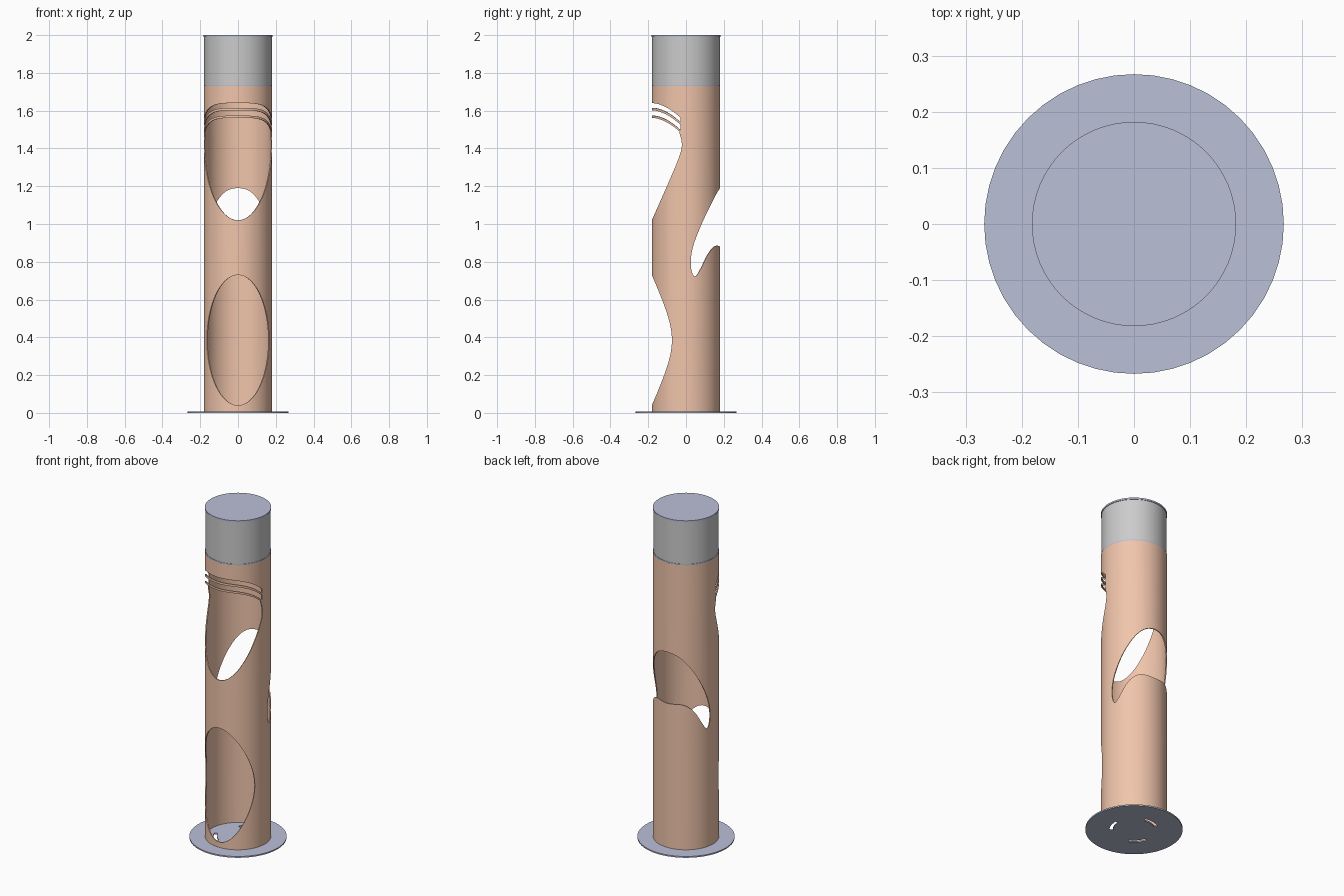
import bpy, bmesh
from math import pi, sin, cos, asin, acos, sqrt, radians

if "Cube" in bpy.data.objects:
    bpy.data.objects.remove(bpy.data.objects["Cube"])

R, WALL = 0.181, 0.006          # tube radius and wall thickness
Z0, Z1 = 0.008, 1.73            # bottom and top of the tube
COLS = 96


def material(name, rgb):
    m = bpy.data.materials.new(name)
    m.diffuse_color = (*rgb, 1)
    m.use_nodes = True
    m.node_tree.nodes["Principled BSDF"].inputs["Base Color"].default_value = m.diffuse_color
    return m


copper = material("copper", (0.88, 0.56, 0.41))
steel = material("steel", (0.50, 0.53, 0.68))


def add_object(name, bm, mat=None):
    bmesh.ops.recalc_face_normals(bm, faces=bm.faces)
    me = bpy.data.meshes.new(name)
    bm.to_mesh(me)
    bm.free()
    ob = bpy.data.objects.new(name, me)
    bpy.context.collection.objects.link(ob)
    if mat:
        me.materials.append(mat)
    return ob


def prism(name, pts, lo=-0.05, hi=0.05):
    """Closed outline in XY extruded along Z."""
    bm = bmesh.new()
    a = [bm.verts.new((x, y, lo)) for x, y in pts]
    b = [bm.verts.new((x, y, hi)) for x, y in pts]
    bm.faces.new(a)
    bm.faces.new(b)
    for i in range(len(pts)):
        j = (i + 1) % len(pts)
        bm.faces.new((a[i], a[j], b[j], b[i]))
    ob = add_object(name, bm)
    ob.hide_render = True
    return ob


def cut(ob, cutters):
    """Subtract the cutters, bake the result, remove the cutters."""
    for c in cutters:
        m = ob.modifiers.new("cut", 'BOOLEAN')
        m.operation, m.solver, m.object = 'DIFFERENCE', 'EXACT', c
    dg = bpy.context.evaluated_depsgraph_get()
    me = bpy.data.meshes.new_from_object(ob.evaluated_get(dg))
    ob.modifiers.clear()
    ob.data = me
    for c in cutters:
        bpy.data.objects.remove(c)


def smooth(ob):
    bpy.ops.object.select_all(action='DESELECT')
    ob.select_set(True)
    bpy.context.view_layer.objects.active = ob
    bpy.ops.object.shade_smooth_by_angle(angle=radians(30))


def mirrored(half):
    """Close a half outline that starts and ends on x = 0."""
    return half + [(-x, z) for x, z in half[-2:0:-1]]


def spline(p, steps=5):
    """Closed Catmull-Rom curve through p."""
    out, n = [], len(p)
    for i in range(n):
        a, b, c, d = (p[(i + k) % n] for k in (-1, 0, 1, 2))
        for s in range(steps):
            t = s / steps
            out.append(tuple(0.5 * (2 * b[k] + (c[k] - a[k]) * t
                             + (2 * a[k] - 5 * b[k] + 4 * c[k] - d[k]) * t * t
                             + (3 * b[k] - a[k] - 3 * c[k] + d[k]) * t ** 3) for k in (0, 1)))
    return out


def disc(name, r, z0, z1, mat=None, caps=True, seg=64):
    bm = bmesh.new()
    bmesh.ops.create_cone(bm, cap_ends=caps, segments=seg, radius1=r, radius2=r, depth=z1 - z0)
    bmesh.ops.translate(bm, verts=bm.verts, vec=(0, 0, (z0 + z1) / 2))
    return add_object(name, bm, mat)


# Unrolled tube wall: x is the angle from the front, y is the height
bm = bmesh.new()
angles = [-pi / 2 + 2 * pi * i / COLS for i in range(COLS + 1)]
rows = [[bm.verts.new((a, z, t)) for a in angles]
        for z, t in ((Z0, 0), (Z1, 0), (Z1, WALL), (Z0, WALL))]
for k in range(4):
    for i in range(COLS):
        r, s = rows[k], rows[(k + 1) % 4]
        bm.faces.new((r[i], r[i + 1], s[i + 1], s[i]))
for i in (0, COLS):
    bm.faces.new([r[i] for r in rows])
tube = add_object("tube", bm, copper)

# Lower front oval
oval = []
for i in range(72):
    a = 2 * pi * i / 72
    oval.append((asin(0.165 * sin(a) / R), 0.385 - 0.345 * cos(a)))


# Upper front opening with a drooping top edge
def droop(th):
    return 0.075 * (R * (1 - cos(th)) / 0.15) ** 1.8


half = []
for i in range(33):
    a = radians(98.6) * i / 32
    half.append((asin(0.1797 * sin(a) / R), 1.42 - 0.40 * cos(a)))
end = half[-1][0]
half += [(end * (1 - i / 24), 1.562 - droop(end * (1 - i / 24))) for i in range(25)]
upper = mirrored(half)


# Slots between the slats
def slot(lo, hi):
    e = acos(0.028 / R)
    ths = [e * (i / 24 - 1) for i in range(49)]
    return [(t, lo - droop(t)) for t in ths] + [(t, hi - droop(t)) for t in reversed(ths)]


# Crescent opening on the back
knots = [(0, .88), (25, .885), (39, .87), (52, .83), (64, .765), (74, .722), (80, .745),
         (82, .80), (79, .87), (70, .95), (56, 1.04), (38, 1.125), (20, 1.175), (0, 1.19)]
crescent = [(pi + radians(x), z) for x, z in spline(mirrored(knots))]

outlines = [oval, upper, slot(1.574, 1.602), slot(1.615, 1.64), crescent]
cut(tube, [prism("cutter", o) for o in outlines])

# Roll the wall up and weld the seam
bm = bmesh.new()
bm.from_mesh(tube.data)
seam = [f for f in bm.faces if all(abs(v.co.x - f.verts[0].co.x) < 1e-5 for v in f.verts)
        and min(abs(f.verts[0].co.x - a) for a in (angles[0], angles[-1])) < 1e-4]
bmesh.ops.delete(bm, geom=seam, context='FACES_ONLY')
for v in bm.verts:
    th, z, t = v.co
    r = R - WALL + t
    v.co = (r * sin(th), -r * cos(th), z)
bmesh.ops.remove_doubles(bm, verts=bm.verts, dist=1e-5)
bmesh.ops.recalc_face_normals(bm, faces=bm.faces)
bm.to_mesh(tube.data)
bm.free()
smooth(tube)

# Base plate with three curved mounting slots
base = disc("base_plate", 0.267, 0, 0.008, steel, seg=48)
slots = []
for mid in (-20, 100, 220):
    arc = [radians(mid - 22 + 44 * i / 12) for i in range(13)]
    slots.append(prism("cutter", [(0.115 * cos(a), 0.115 * sin(a)) for a in arc]
                       + [(0.135 * cos(a), 0.135 * sin(a)) for a in reversed(arc)]))
cut(base, slots)
smooth(base)

# Lamp head, its carrier plate and the top cap
smooth(disc("carrier_plate", R, 1.73, 1.737, steel))
smooth(disc("lamp_head", 0.179, 1.737, 1.99, caps=False))
smooth(disc("top_cap", 0.182, 1.99, 2.0, steel))
